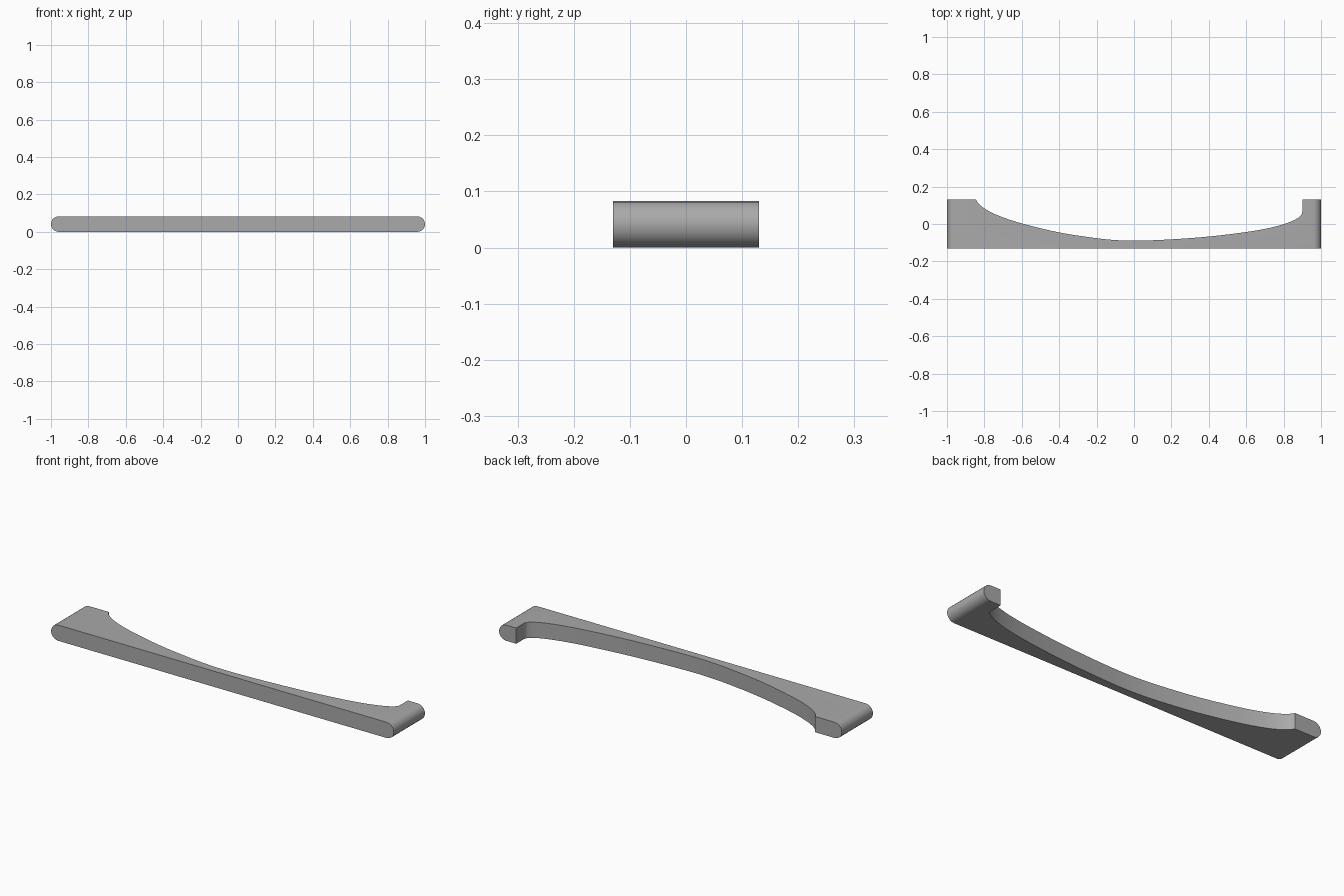
import bpy, bmesh, math
from mathutils import Vector

if "Cube" in bpy.data.objects:
    bpy.data.objects.remove(bpy.data.objects["Cube"])

H, D, R = 0.083, 0.13, 0.0415

grey = bpy.data.materials.new("plain grey")
grey.diffuse_color = (0.4, 0.4, 0.4, 1)
grey.use_nodes = True
grey.node_tree.nodes["Principled BSDF"].inputs["Base Color"].default_value = grey.diffuse_color


def prism(name, outline, offset):
    """Extrude a closed 3D outline along an offset."""
    bm = bmesh.new()
    face = bm.faces.new([bm.verts.new(p) for p in outline])
    out = bmesh.ops.extrude_face_region(bm, geom=[face])
    bmesh.ops.translate(bm, vec=offset, verts=[v for v in out["geom"] if isinstance(v, bmesh.types.BMVert)])
    bmesh.ops.recalc_face_normals(bm, faces=bm.faces)
    mesh = bpy.data.meshes.new(name)
    bm.to_mesh(mesh)
    bm.free()
    mesh.materials.append(grey)
    obj = bpy.data.objects.new(name, mesh)
    bpy.context.collection.objects.link(obj)
    return obj


def smooth_path(pts, steps=5):
    """Catmull-Rom curve through the points."""
    p = [Vector(q) for q in pts]
    p = [2 * p[0] - p[1]] + p + [2 * p[-1] - p[-2]]
    path = []
    for a, b, c, d in zip(p, p[1:], p[2:], p[3:]):
        for i in range(steps):
            t = i / steps
            path.append(0.5 * (2 * b + (c - a) * t + (2 * a - 5 * b + 4 * c - d) * t ** 2
                               + (3 * b - a - 3 * c + d) * t ** 3))
    return path + [p[-2]]


# handle bar: long bar with half-round ends
N = 10
bar = []
for side in (1, -1):
    for i in range(N + 1):
        a = math.pi * (i / N - 0.5)
        bar.append((side * (1 - R + R * math.cos(a)), -D, H / 2 + side * R * math.sin(a)))
handle = prism("handle_bar", bar, (0, 2 * D, 0))

# finger recess: uneven arch cut out of the back
arch = [(-0.845, 0.13), (-0.83, 0.108), (-0.79, 0.077), (-0.72, 0.043), (-0.6, 0.003),
        (-0.4, -0.045), (-0.2, -0.076), (-0.08, -0.087), (0.03, -0.089), (0.2, -0.082),
        (0.4, -0.067), (0.6, -0.043), (0.72, -0.022), (0.81, 0.002), (0.87, 0.028),
        (0.893, 0.047), (0.9, 0.065)]
outline = [(-0.845, 0.2)] + [tuple(q) for q in smooth_path(arch)] + [(0.9, 0.2)]
cutter = prism("recess_cutter", [(x, y, -0.1) for x, y in outline], (0, 0, 0.3))
cutter.hide_render = True
cutter.hide_set(True)

cut = handle.modifiers.new("finger_recess", "BOOLEAN")
cut.operation = "DIFFERENCE"
cut.solver = "EXACT"
cut.object = cutter

# bake the cut, then smooth the curved surfaces
bpy.context.view_layer.objects.active = handle
handle.select_set(True)
bpy.ops.object.modifier_apply(modifier=cut.name)
bpy.data.objects.remove(cutter)
bpy.ops.object.shade_smooth_by_angle(angle=math.radians(30))
